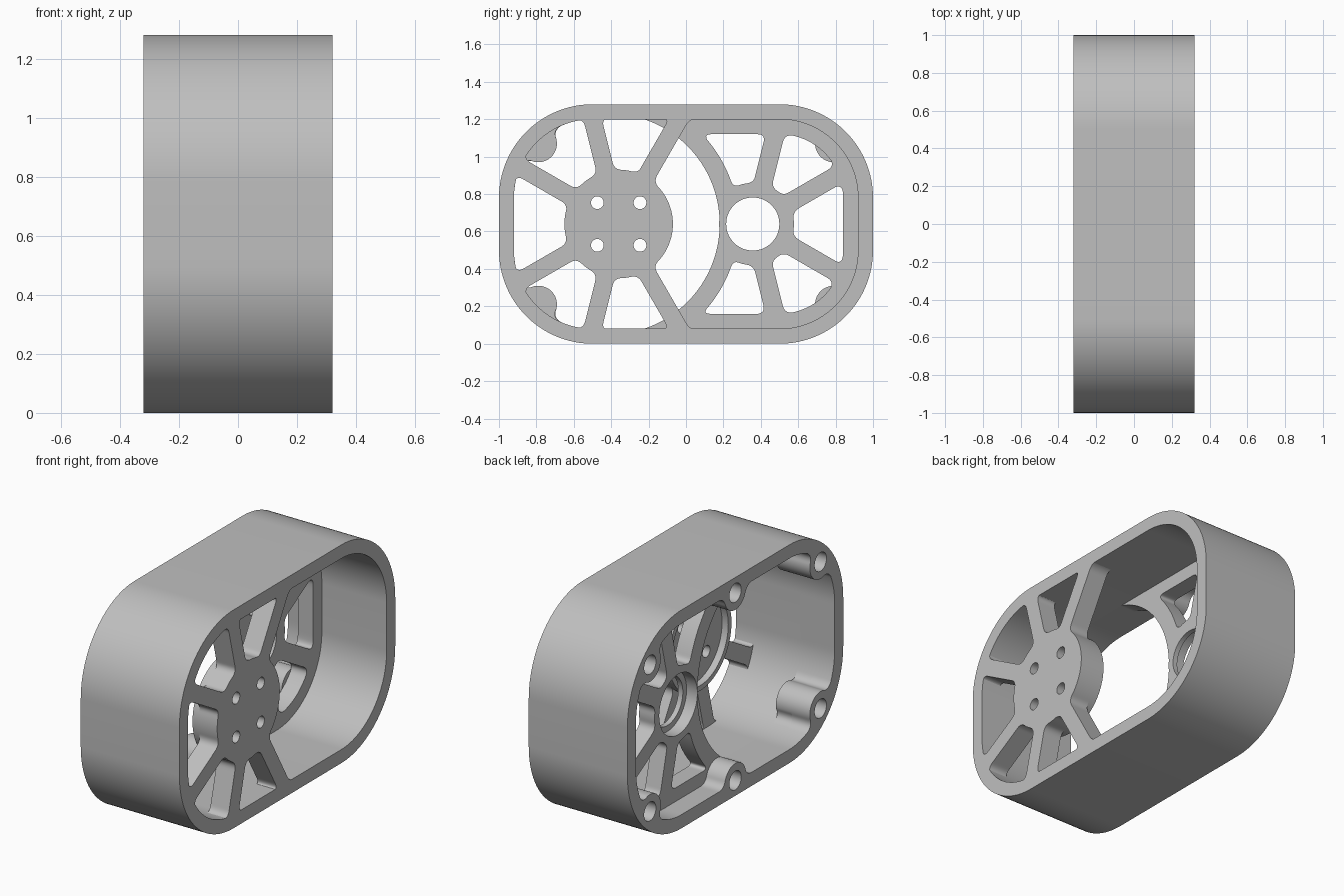
import bpy, bmesh
from math import sin, cos, tau, radians, atan2
from mathutils import Vector, Matrix

if "Cube" in bpy.data.objects:
    bpy.data.objects.remove(bpy.data.objects["Cube"], do_unlink=True)

STEP = 0.01
MID = 0.64                       # height of the housing axis
MOTOR = Vector((-0.36, MID))     # (y, z) centres
BEARING = Vector((0.357, MID))
BORE = Vector((-0.41, MID))
TO_WORLD = Matrix(((0, 0, 1, 0), (1, 0, 0, 0), (0, 1, 0, 0), (0, 0, 0, 1)))

grey = bpy.data.materials.new("housing_grey")
grey.use_nodes = True
colour = (0.52, 0.52, 0.52, 1)
grey.diffuse_color = colour
grey.node_tree.nodes["Principled BSDF"].inputs["Base Color"].default_value = colour


# --- profile helpers, all loops run counter-clockwise in (y, z) ---
def circle(c, r, n=64):
    return [c + r * Vector((cos(tau * i / n), sin(tau * i / n))) for i in range(n)]


def outline(inset):
    """Rounded housing outline, moved inwards."""
    r, pts = 0.5 - inset, []
    for q, (sy, sz) in enumerate(((1, 1), (-1, 1), (-1, -1), (1, -1))):
        c = Vector((sy * 0.5, MID + sz * (MID - 0.5)))
        for i in range(33):
            a = tau / 4 * (q + i / 32)
            pts.append(c + r * Vector((cos(a), sin(a))))
    return pts


def resample(poly):
    """Spread points evenly along a loop."""
    pts, carry = [], 0.0
    for a, b in zip(poly, poly[1:] + poly[:1]):
        length = (b - a).length
        while carry < length:
            pts.append(a.lerp(b, carry / length))
            carry += STEP
        carry -= length
    return pts


def clip(poly, c, angle, side, gap):
    """Keep the part of a loop on one side of a spoke."""
    d = Vector((cos(angle), sin(angle)))
    dist = lambda p: side * (d.x * (p.y - c.y) - d.y * (p.x - c.x)) - gap
    out = []
    for a, b in zip(poly, poly[1:] + poly[:1]):
        da, db = dist(a), dist(b)
        if da >= 0:
            out.append(a)
        if da * db < 0:
            out.append(a.lerp(b, da / (da - db)))
    return out


def cut_circle(poly, c, r, keep_inside=False):
    """Remove a disc from a loop, or keep only the part within it."""
    poly = resample(poly)
    good = [((p - c).length < r) == keep_inside for p in poly]
    starts = [i for i in range(len(poly)) if good[i] and not good[i - 1]]
    if not starts:
        return poly
    s = starts[0]
    kept = [p for p, g in zip(poly[s:] + poly[:s], good[s:] + good[:s]) if g]
    v0, v1 = kept[-1] - c, kept[0] - c
    a0, a1 = atan2(v0.y, v0.x), atan2(v1.y, v1.x)
    sweep = (a1 - a0) % tau if keep_inside else -((a0 - a1) % tau)
    n = max(2, int(abs(sweep) * r / STEP))
    arc = [c + r * Vector((cos(a0 + sweep * i / n), sin(a0 + sweep * i / n)))
           for i in range(n + 1)]
    return kept + arc


def fillet(poly, size):
    """Round the sharp corners of a loop."""
    pts = resample(poly)
    n, k = len(pts), max(2, round(size / STEP))
    turn = [abs((pts[i] - pts[i - 2]).angle_signed(pts[(i + 2) % n] - pts[i], 0))
            for i in range(n)]
    corners = []
    for i in sorted(range(n), key=lambda j: -turn[j]):
        near = any(min((i - j) % n, (j - i) % n) <= k for j in corners)
        if turn[i] > radians(25) and not near:
            corners.append(i)
    result = list(pts)
    for i in corners:
        a, b, m = pts[i - k], pts[(i + k) % n], pts[i]
        for j in range(-k, k + 1):
            t = (j + k) / (2 * k)
            result[(i + j) % n] = a * (1 - t) ** 2 + m * 2 * t * (1 - t) + b * t * t
    return result


def window(c, a1, a2, hub, inset, gap, band=None):
    """Opening between two spokes, a hub and the rim."""
    poly = clip(outline(inset), c, radians(a1), 1, gap)
    poly = clip(poly, c, radians(a2), -1, gap)
    if band:
        poly = cut_circle(poly, BORE, band)
    return fillet(cut_circle(poly, c, hub), 0.035)


def layer(name, x0, x1, loops):
    """Solid slab across x from an outer loop and its holes."""
    curve = bpy.data.curves.new(name, 'CURVE')
    curve.dimensions, curve.fill_mode = '2D', 'BOTH'
    curve.extrude = (x1 - x0) / 2
    for pts in loops:
        spline = curve.splines.new('POLY')
        spline.points.add(len(pts) - 1)
        for point, p in zip(spline.points, pts):
            point.co = (p.x, p.y, 0, 1)
        spline.use_cyclic_u = True
    temp = bpy.data.objects.new(name + "_profile", curve)
    bpy.context.collection.objects.link(temp)
    graph = bpy.context.evaluated_depsgraph_get()
    mesh = bpy.data.meshes.new_from_object(temp.evaluated_get(graph))
    bpy.data.objects.remove(temp, do_unlink=True)
    bpy.data.curves.remove(curve)
    mesh.name = name
    mesh.transform(Matrix.Translation(((x0 + x1) / 2, 0, 0)) @ TO_WORLD)
    bm = bmesh.new()
    bm.from_mesh(mesh)
    bmesh.ops.remove_doubles(bm, verts=bm.verts, dist=0.0001)
    bmesh.ops.recalc_face_normals(bm, faces=bm.faces)
    bm.to_mesh(mesh)
    bm.free()
    mesh.materials.clear()
    mesh.materials.append(grey)
    obj = bpy.data.objects.new(name, mesh)
    bpy.context.collection.objects.link(obj)
    bpy.ops.object.select_all(action='DESELECT')
    obj.select_set(True)
    bpy.context.view_layer.objects.active = obj
    bpy.ops.object.shade_smooth_by_angle(angle=radians(30))


# Screw positions around the rim
screws = [Vector((y, MID + s * h)) for s in (1, -1)
          for y, h in ((-0.79, 0.43), (0, 0.55), (0.79, 0.43))]


def with_bosses(poly, centres):
    for c in centres:
        poly = cut_circle(poly, c, 0.1)
    return fillet(poly, 0.05)


# Outer wall
layer("outer_wall", -0.1, 0.32, [outline(0), outline(0.08)])

# Screw rim with bosses and blind holes
layer("screw_rim", -0.32, -0.2,
      [outline(0), with_bosses(outline(0.08), screws)]
      + [circle(c, 0.055, 32) for c in screws])

# Bearing plate with spokes and the large motor opening
opening = cut_circle(outline(0.08), BORE, 0.59, keep_inside=True)
opening = with_bosses(opening, [c for c in screws if c.x < -0.5])
windows = [window(BEARING, a, b, 0.22, 0.16, 0.05)
           for a, b in ((-76, -30), (-30, 30), (30, 76))]
windows += [window(BEARING, a, b, 0.22, 0.16, 0.05, band=0.69)
            for a, b in ((76, 150), (210, 284))]
layer("bearing_plate", -0.2, -0.1,
      [outline(0), opening, circle(BEARING, 0.177)] + windows)
layer("bearing_seat", -0.13, -0.1, [circle(BEARING, 0.18), circle(BEARING, 0.142)])

# Motor mount plate with spokes and bolt holes
bolts = [circle(MOTOR + Vector((sy, sz)) * 0.114, 0.034, 32)
         for sy in (-1, 1) for sz in (-1, 1)]
spokes = [-60, 60, 104, 150, 210, 256, 300]
layer("motor_plate", 0.2, 0.32, [outline(0.04)] + bolts
      + [window(MOTOR, a, b, 0.29, 0.075, 0.048) for a, b in zip(spokes, spokes[1:])])
layer("motor_hub_ring", 0.16, 0.21, [circle(MOTOR, 0.29), circle(MOTOR, 0.26)])
